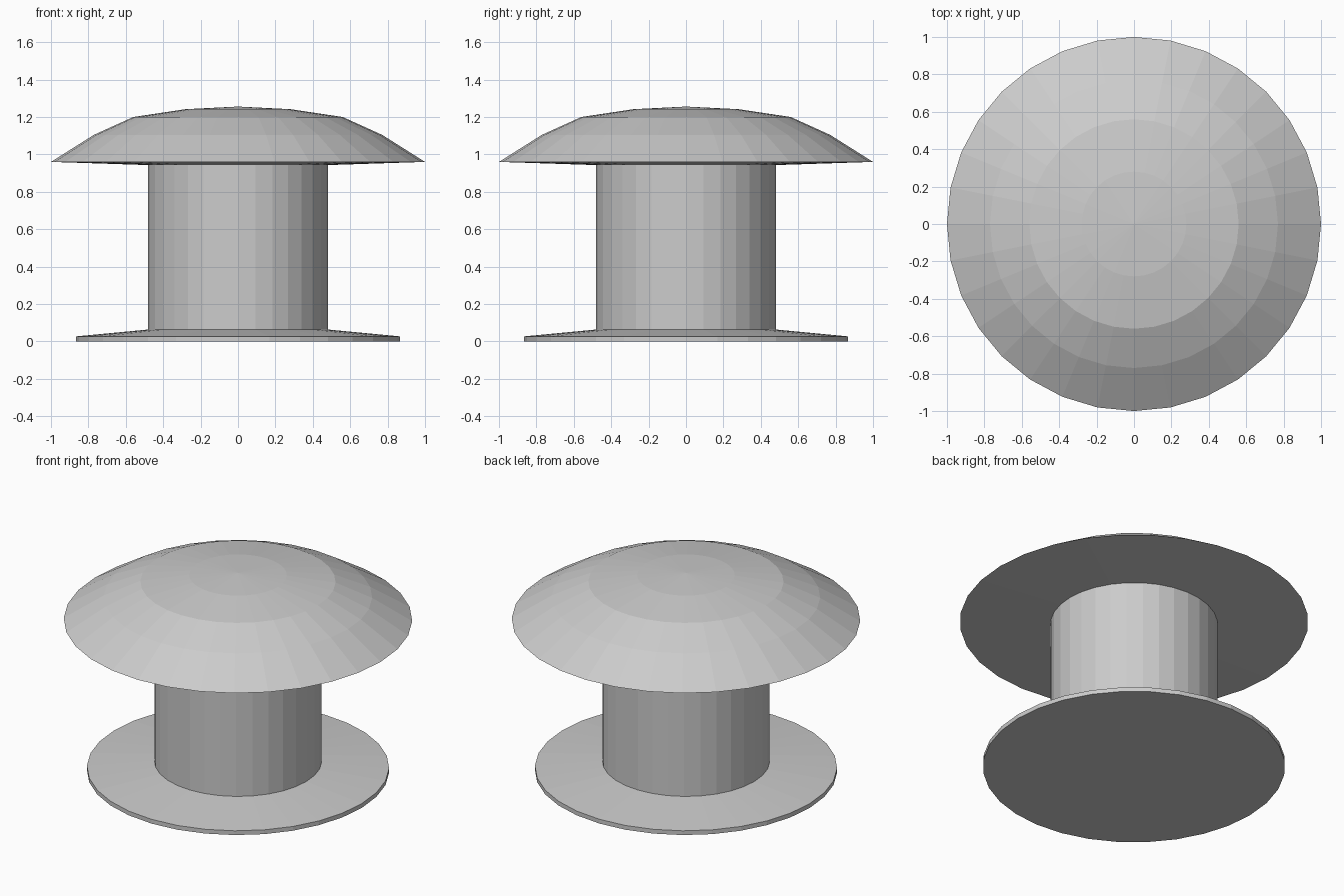
import bpy, bmesh, math

if "Cube" in bpy.data.objects:
    bpy.data.objects.remove(bpy.data.objects["Cube"])

SIDES = 32


def lathe(name, profile):
    """Spin an (r, z) profile about z; points on the axis become fan tips."""
    bm = bmesh.new()
    rings = []
    for r, z in profile:
        n = 1 if r == 0 else SIDES
        rings.append([bm.verts.new((r * math.cos(math.tau * i / SIDES),
                                    r * math.sin(math.tau * i / SIDES), z))
                      for i in range(n)])
    for a, b in zip(rings, rings[1:]):
        for i in range(SIDES):
            j = (i + 1) % SIDES
            quad = [a[i % len(a)], a[j % len(a)], b[j % len(b)], b[i % len(b)]]
            bm.faces.new(list(dict.fromkeys(quad)))
    mesh = bpy.data.meshes.new(name)
    bm.to_mesh(mesh)
    bm.free()
    obj = bpy.data.objects.new(name, mesh)
    bpy.context.collection.objects.link(obj)
    return obj


# Thin base flange with a gently sloping top
lathe("base_flange", [(0, 0), (0.867, 0), (0.867, 0.027), (0.48, 0.064)])

# Straight cylindrical stem
lathe("stem", [(0.48, 0.064), (0.48, 0.943)])

# Domed cap with a slightly conical underside
lathe("domed_cap", [(0.48, 0.943), (1.0, 0.96), (0.77, 1.105),
                    (0.56, 1.2), (0.28, 1.242), (0, 1.256)])
